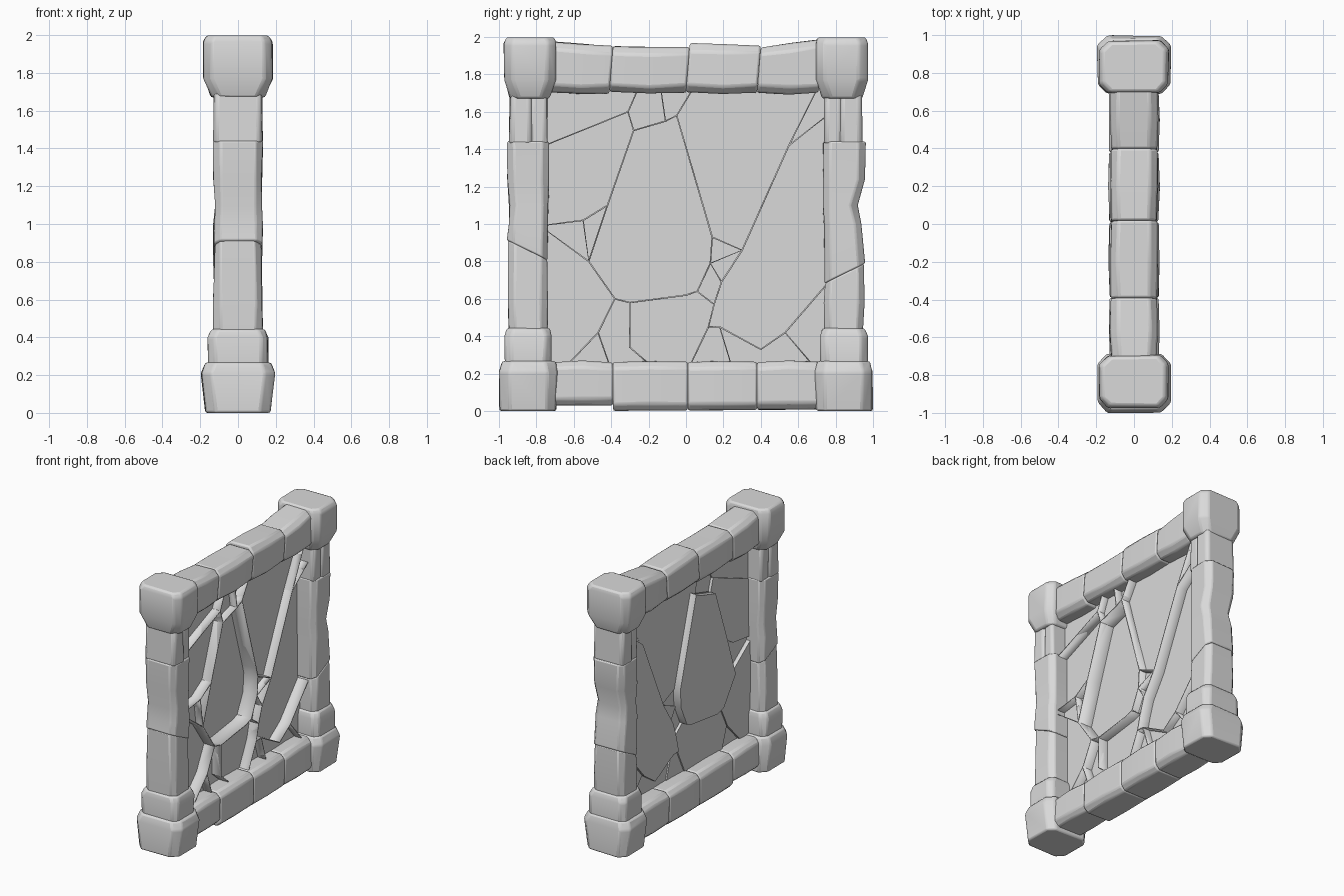
import bpy
import bmesh
import random

random.seed(4)

default_cube = bpy.data.objects.get("Cube")
if default_cube:
    bpy.data.objects.remove(default_cube, do_unlink=True)

STONE_COLOUR = (0.7, 0.7, 0.7, 1)
stone_grey = bpy.data.materials.new("stone_grey")
stone_grey.use_nodes = True
stone_grey.diffuse_color = STONE_COLOUR
shader = stone_grey.node_tree.nodes["Principled BSDF"]
shader.inputs["Base Color"].default_value = STONE_COLOUR
shader.inputs["Roughness"].default_value = 0.9


def finish(name, bm):
    """Turn a bmesh into a shaded stone object."""
    bmesh.ops.recalc_face_normals(bm, faces=bm.faces)
    mesh = bpy.data.meshes.new(name)
    bm.to_mesh(mesh)
    bm.free()
    mesh.materials.append(stone_grey)
    obj = bpy.data.objects.new(name, mesh)
    bpy.context.collection.objects.link(obj)
    return obj


def smooth(obj):
    bpy.ops.object.select_all(action="DESELECT")
    obj.select_set(True)
    bpy.context.view_layer.objects.active = obj
    bpy.ops.object.shade_smooth_by_angle(angle=0.6)


def stone(name, rings, axis="z", side=1, chamfer=0.035, wear=0.004, bevel=0.012):
    """Loft chamfered rectangles; ring = along, half width, inner, outer, slope."""
    bm = bmesh.new()
    loops = []
    for along, half, inner, outer, *slope in rings:
        tilt = slope[0] if slope else 0
        c = chamfer
        outline = [(half, inner + c), (half, outer - c), (half - c, outer), (c - half, outer),
                   (-half, outer - c), (-half, inner + c), (c - half, inner), (half - c, inner)]
        loop = []
        for u, v in outline:
            t = along + tilt * (v - (inner + outer) / 2)
            u += random.uniform(-wear, wear)
            v = side * (v + random.uniform(-wear, wear))
            loop.append(bm.verts.new((u, v, t) if axis == "z" else (u, t, v)))
        loops.append(loop)
    for low, high in zip(loops, loops[1:]):
        for i in range(8):
            j = (i + 1) % 8
            bm.faces.new((low[i], low[j], high[j], high[i]))
    bm.faces.new(loops[0])
    bm.faces.new(loops[-1])
    obj = finish(name, bm)
    worn = obj.modifiers.new("worn_edges", "BEVEL")
    worn.width = bevel
    worn.segments = 2
    worn.limit_method = "ANGLE"
    worn.angle_limit = 0.5
    smooth(obj)


# Corner posts: base, plinth, shaft stones and a cap on each side
for label, side, joint, slope in (("front", -1, 0.86, 0.5), ("back", 1, 0.735, 0.5)):
    stone(label + "_post_base",
          [(0, 0.172, 0.695, 0.996), (0.21, 0.195, 0.69, 0.998), (0.267, 0.172, 0.7, 0.98)],
          side=side, chamfer=0.05)
    stone(label + "_post_plinth",
          [(0.25, 0.158, 0.72, 0.97), (0.4, 0.158, 0.715, 0.97), (0.443, 0.14, 0.73, 0.955)],
          side=side)
    stone(label + "_shaft_lower",
          [(0.43, 0.13, 0.74, 0.95), (0.58, 0.13, 0.738, 0.952),
           (joint, 0.125, 0.74, 0.95, slope)], side=side, bevel=0.008)
    dent = 0.03 if side > 0 else 0
    stone(label + "_shaft_middle",
          [(joint, 0.13, 0.738, 0.955, slope), (1.0, 0.128, 0.736, 0.95 - dent / 2),
           (1.1, 0.124, 0.735, 0.945 - dent), (1.24, 0.128, 0.735, 0.955),
           (1.44, 0.13, 0.735, 0.958)], side=side, bevel=0.008)
    stone(label + "_shaft_upper_outer",
          [(1.43, 0.13, 0.82, 0.945), (1.7, 0.127, 0.82, 0.94)], side=side, chamfer=0.02)
    stone(label + "_shaft_upper_inner",
          [(1.43, 0.12, 0.742, 0.835), (1.7, 0.118, 0.742, 0.835)], side=side, chamfer=0.015)
    stone(label + "_post_cap",
          [(1.67, 0.14, 0.728, 0.94), (1.77, 0.183, 0.697, 0.97),
           (1.965, 0.183, 0.695, 0.972), (1.998, 0.165, 0.705, 0.96)],
          side=side, chamfer=0.045)

# Top and bottom beams: four stones each
top_stones = [(-0.72, -0.4, 1.975, 1.95), (-0.4, 0.01, 1.95, 1.945),
              (0.01, 0.39, 1.965, 1.955), (0.39, 0.72, 1.945, 1.99)]
for n, (start, end, high_a, high_b) in enumerate(top_stones, 1):
    middle = (start + end) / 2
    stone(f"top_beam_stone_{n}",
          [(start, 0.12, 1.705, high_a, 0.08),
           (middle, 0.127, 1.695, (high_a + high_b) / 2, 0.03),
           (end, 0.122, 1.7, high_b, 0.08)], axis="y", chamfer=0.04)

bottom_stones = [(-0.72, -0.39, 0.03), (-0.39, 0.01, 0.003), (0.01, 0.38, 0.005), (0.38, 0.72, 0.008)]
for n, (start, end, low) in enumerate(bottom_stones, 1):
    middle = (start + end) / 2
    stone(f"bottom_beam_stone_{n}",
          [(start, 0.13, low, 0.262), (middle, 0.135, low, 0.268),
           (end, 0.13, low, 0.262)], axis="y", wear=0.003)

# Crack junctions across the panel, as (y, z)
upper = dict(
    A=(-0.78, 1.76), B=(-0.78, 1.41), C=(-0.31, 1.6), D=(-0.28, 1.5), E=(-0.05, 1.58),
    F=(0.12, 1.0), G=(0.14, 0.93), H=(0.3, 0.86), O=(-0.42, 1.1), P=(-0.78, 0.99),
    Q=(-0.55, 1.02), a=(-0.24, 1.76), b=(-0.14, 1.76), c=(-0.11, 1.55), d=(0.06, 1.76),
    e=(0.55, 1.42), f=(0.72, 1.76), g=(0.78, 1.6), h=(0.78, 1.76))
lower = dict(
    I=(0.13, 0.79), J=(0.19, 0.69), K=(0.06, 0.64), L=(0, 0.62), M=(-0.38, 0.6),
    N=(-0.52, 0.8), S=(-0.47, 0.42), T=(-0.66, 0.22), U=(-0.78, 0.22), V=(-0.4, 0.22),
    W=(-0.3, 0.58), X=(-0.3, 0.34), Y=(0.15, 0.57), Z=(0.12, 0.45), i=(0.01, 0.22),
    j=(0.18, 0.45), k=(0.25, 0.22), m=(0.78, 0.71), n=(0.53, 0.42), o=(0.4, 0.33),
    p=(0.7, 0.22), q=(0.78, 0.22), r=(-0.16, 0.22))
junctions = {**upper, **lower}

# Slab outlines by junction letter, with the depth of each sunken face
slabs = [
    ("centre_slab", "DcEFGIKLWMNO", -0.05),
    ("upper_left_slab", "ABCa", 0),
    ("left_slab", "BCDOQP", -0.01),
    ("keystone_slab", "aCDcb", 0.01),
    ("top_wedge_slab", "bcEd", 0),
    ("upper_right_slab", "dEFGHef", 0),
    ("right_corner_slab", "fegh", 0),
    ("right_slab", "HJYZjonmge", -0.02),
    ("left_wedge_slab", "PQN", 0.01),
    ("inner_wedge_slab", "QON", 0.01),
    ("lower_left_slab", "PNMSTU", -0.02),
    ("bottom_wedge_slab", "STV", 0),
    ("bottom_left_slab", "MWXrVS", -0.01),
    ("lower_centre_slab", "WLKYZirX", -0.01),
    ("small_upper_chip", "GHI", 0.01),
    ("small_middle_chip", "HJI", 0),
    ("small_lower_chip", "IJYK", 0.01),
    ("bottom_centre_slab", "Zjki", 0),
    ("bottom_right_slab", "jonpk", 0.01),
    ("lower_right_slab", "nmqp", 0),
]
RIM_DEPTH = 0.07

for name, letters, depth in slabs:
    bm = bmesh.new()
    face = bm.faces.new([bm.verts.new((depth, *junctions[key])) for key in letters])
    bm.normal_update()
    # Shrink the outline to leave a crack, then raise a thin rim along it
    crack = bmesh.ops.inset_region(bm, faces=[face], thickness=0.005, use_even_offset=True)
    bmesh.ops.delete(bm, geom=crack["faces"], context="FACES")
    rim = bmesh.ops.extrude_edge_only(bm, edges=list(bm.edges))
    rim_verts = [v for v in rim["geom"] if isinstance(v, bmesh.types.BMVert)]
    bmesh.ops.translate(bm, verts=rim_verts, vec=(RIM_DEPTH - depth, 0, 0))
    slab = finish(name, bm)
    shell = slab.modifiers.new("shell", "SOLIDIFY")
    shell.thickness = 0.008
    shell.offset = 0
    smooth(slab)
